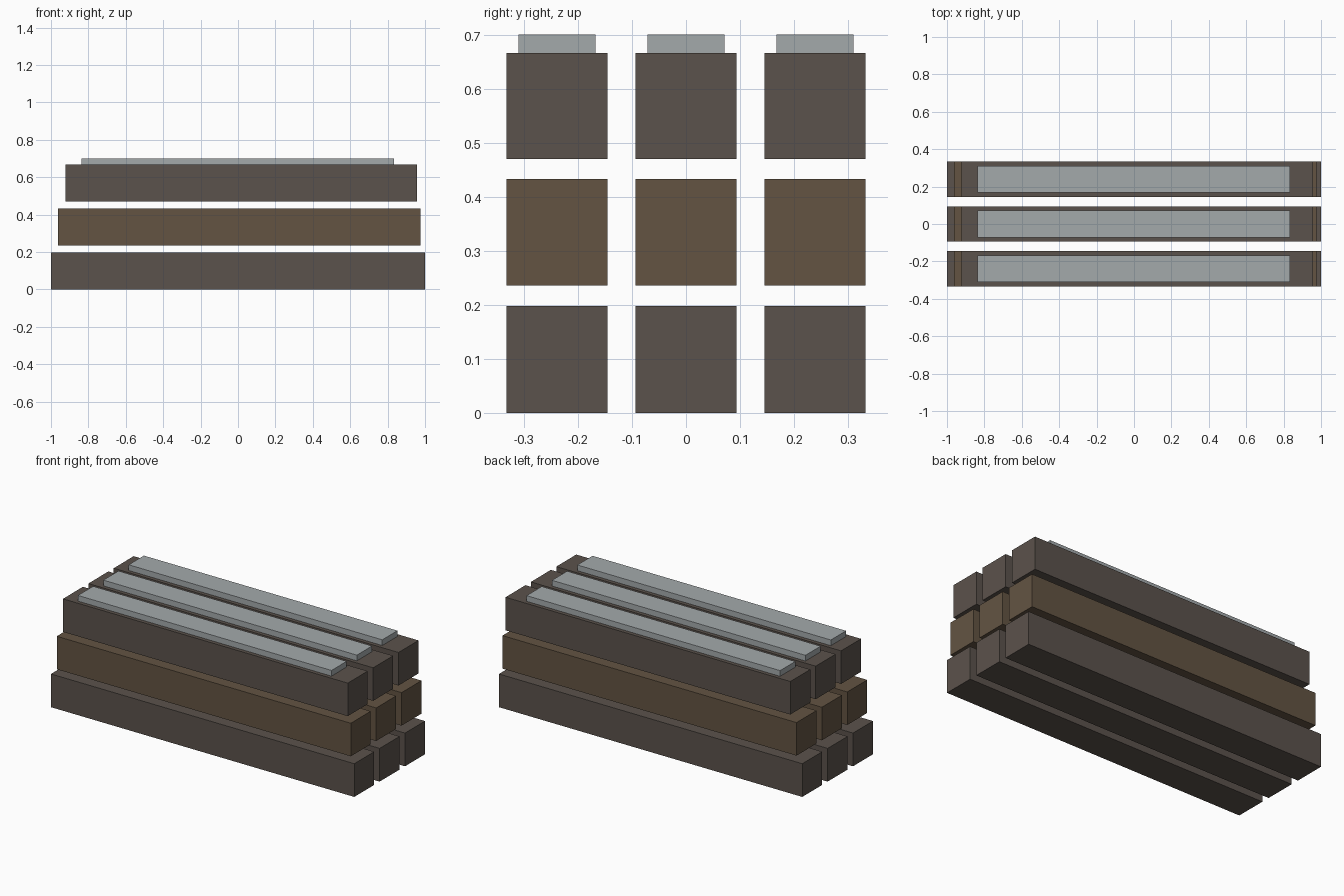
import bpy

if "Cube" in bpy.data.objects:
    bpy.data.objects.remove(bpy.data.objects["Cube"])


def material(name, rgb):
    m = bpy.data.materials.new(name)
    m.diffuse_color = (*rgb, 1)
    m.use_nodes = True
    m.node_tree.nodes["Principled BSDF"].inputs["Base Color"].default_value = m.diffuse_color
    return m


def box(name, x0, x1, y, width, z0, z1, mat):
    bpy.ops.mesh.primitive_cube_add(size=1, location=((x0 + x1) / 2, y, (z0 + z1) / 2))
    ob = bpy.context.object
    ob.name = name
    ob.scale = (x1 - x0, width, z1 - z0)
    bpy.ops.object.transform_apply(location=False, rotation=False, scale=True)
    ob.data.materials.append(mat)
    return ob


dark = material("dark_wood", (0.105, 0.085, 0.072))
brown = material("brown_wood", (0.125, 0.088, 0.055))
grey = material("pale_grey", (0.37, 0.40, 0.41))

# Layers of the stack: name, x range, z range, material
layers = [
    ("bottom_beam", -1.0, 1.0, 0.0, 0.198, dark),
    ("middle_beam", -0.962, 0.977, 0.236, 0.433, brown),
    ("top_beam", -0.921, 0.957, 0.470, 0.667, dark),
]

for i, y in enumerate((-0.239, 0.0, 0.239), 1):
    # Three beams above each other
    for name, x0, x1, z0, z1, mat in layers:
        box(f"{name}_{i}", x0, x1, y, 0.188, z0, z1, mat)
    # Pale strip lying on the top beam
    box(f"top_strip_{i}", -0.838, 0.834, y, 0.143, 0.667, 0.701, grey)
